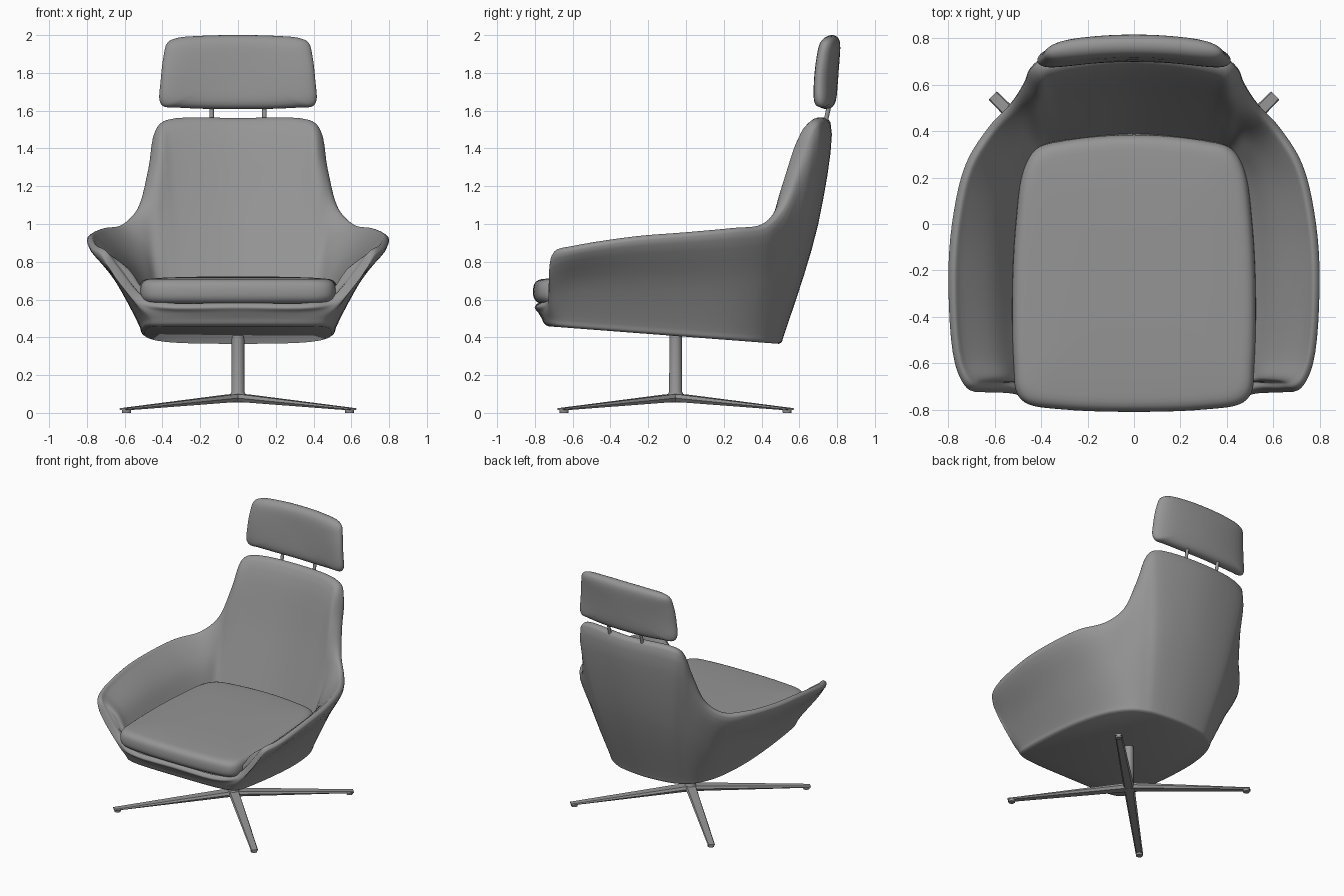
import bpy, bmesh, math
from mathutils import Vector

if "Cube" in bpy.data.objects:
    bpy.data.objects.remove(bpy.data.objects["Cube"])

grey = bpy.data.materials.new("mid_grey")
grey.diffuse_color = (.3, .3, .3, 1)
grey.use_nodes = True
grey.node_tree.nodes["Principled BSDF"].inputs["Base Color"].default_value = grey.diffuse_color


def spline(pts, n, closed):
    """Centripetal Catmull-Rom curve through the points, n steps per span."""
    p = [Vector(q) for q in pts]
    if closed:
        e = [p[-1]] + p + p[:2]
    else:
        e = [2 * p[0] - p[1]] + p + [2 * p[-1] - p[-2]]
    out = []
    for i in range(len(e) - 3):
        a, b, c, d = e[i:i + 4]
        t1 = (b - a).length ** 0.5 + 1e-6
        t2 = t1 + (c - b).length ** 0.5 + 1e-6
        t3 = t2 + (d - c).length ** 0.5 + 1e-6
        for k in range(n):
            t = t1 + (t2 - t1) * k / n
            a1 = a.lerp(b, t / t1)
            a2 = b.lerp(c, (t - t1) / (t2 - t1))
            a3 = c.lerp(d, (t - t2) / (t3 - t2))
            b1 = a1.lerp(a2, t / t2)
            b2 = a2.lerp(a3, (t - t1) / (t3 - t1))
            out.append(b1.lerp(b2, (t - t1) / (t2 - t1)))
    if not closed:
        out.append(p[-1])
    return out


def loft(name, rings, angle=50):
    """Skin closed rings of equal length and cap both ends."""
    bm = bmesh.new()
    vs = [[bm.verts.new(q) for q in r] for r in rings]
    n = len(vs[0])
    for r, s in zip(vs, vs[1:]):
        for i in range(n):
            j = (i + 1) % n
            bm.faces.new((r[i], r[j], s[j], s[i]))
    bm.faces.new(vs[0])
    bm.faces.new(vs[-1])
    bmesh.ops.recalc_face_normals(bm, faces=bm.faces)
    for f in bm.faces:
        f.smooth = True
    me = bpy.data.meshes.new(name)
    bm.to_mesh(me)
    bm.free()
    me.set_sharp_from_angle(angle=math.radians(angle))
    me.materials.append(grey)
    ob = bpy.data.objects.new(name, me)
    bpy.context.collection.objects.link(ob)
    return ob


def tube(name, sections, sides=24):
    """Round part from (x, y, z, radius) sections."""
    return loft(name, [[(x + r * math.cos(2 * math.pi * i / sides),
                         y + r * math.sin(2 * math.pi * i / sides), z)
                        for i in range(sides)] for x, y, z, r in sections])


def mirrored(half):
    """Close a half outline that starts and ends on the x = 0 plane."""
    return half + [Vector((-q[0], *q[1:])) for q in half[-2:0:-1]]


# Shell: four guide curves on the right half, front centre to back centre
bottom = [(0, -.755), (.36, -.745), (.45, -.72), (.475, -.695), (.49, -.66),
          (.50, -.60), (.515, -.30), (.505, 0), (.465, .22), (.42, .33),
          (.38, .39), (.34, .43), (.29, .46), (.23, .485), (0, .51)]
middle = [(0, -.785, .535), (.38, -.77, .535), (.50, -.735, .55), (.545, -.72, .58),
          (.58, -.705, .63), (.62, -.61, .68), (.645, -.30, .69), (.635, 0, .69),
          (.59, .25, .69), (.53, .39, .70), (.48, .47, .75), (.43, .55, .85),
          (.38, .60, .90), (.32, .65, .95), (0, .70, 1.0)]
rim = [(0, -.80, .56), (.40, -.785, .56), (.515, -.73, .59), (.655, -.722, .74),
       (.72, -.708, .83), (.77, -.61, .858), (.80, -.28, .91), (.785, 0, .932),
       (.725, .26, .955), (.625, .42, .975), (.535, .515, 1.07), (.475, .60, 1.29),
       (.44, .675, 1.485), (.39, .71, 1.527), (0, .765, 1.537)]
inner = [(0, -.74), (.38, -.73), (.46, -.69), (.485, -.67), (.50, -.65),
         (.505, -.58), (.52, -.30), (.51, 0), (.48, .18), (.45, .27),
         (.42, .32), (.38, .345), (.34, .355), (.27, .365), (0, .39)]

profiles = []
for b, m, r, i in zip(bottom, middle, rim, inner):
    b, m, r = Vector(b), Vector(m), Vector(r)
    thick = 0.055 + 0.02 * min(1, max(0, (r.z - 1) / 0.4))
    # The arms' front edges are thick across the slope, other rims horizontally
    slope = max(0, .91 - r.z) * 1.6 if r.z > .6 else 0
    inward = Vector((-r.x, -0.12 - r.y, slope)).normalized() * thick
    low = Vector((*i, min(0.64, r.z - 0.02)))
    # Arms flare outwards, so their inner face is slightly hollow
    flare = Vector((-.02, 0, .012)) if .8 < r.z < 1 else Vector()
    floor = 0.403 - 0.076 * b.y
    foot = b * .965
    profiles.append(spline([(*foot, 0.403 - 0.076 * foot.y), (*(b * .992), floor + .01),
                            (*(b * 1.012), floor + .04), m, r,
                            r + inward * 0.45 + Vector((0, 0, 0.024)), r + inward,
                            (r + inward).lerp(low, 0.5) + flare, low], 5, False))
rows = [spline(mirrored(list(row)), 5, True) for row in zip(*profiles)]
loft("shell", rows)

# Seat cushion: outline shrunk towards its middle at each height
outline = spline(mirrored([Vector(q) for q in (
    (0, -.81), (.30, -.80), (.46, -.775), (.505, -.73), (.52, -.60), (.525, -.30),
    (.51, 0), (.475, .24), (.42, .325), (.30, .36), (0, .385))]), 6, True)
levels = spline([(.90, .578), (.96, .585), (.993, .61), (1, .645), (.99, .68),
                 (.955, .702), (.85, .712), (.5, .72), (.1, .722)], 3, False)
loft("seat_cushion", [[(q.x * s, -.21 + (q.y + .21) * s, z) for q in outline]
                      for s, z in levels])

# Headrest: rounded pad bowed backwards in plan
pad = spline(mirrored([Vector(q) for q in (
    (0, .197), (.20, .193), (.33, .18), (.375, .155), (.395, .08), (.41, -.05),
    (.415, -.15), (.395, -.18), (.33, -.186), (.18, -.193), (0, -.194))]), 5, True)
steps = [.1, .3, .5, .65, .78, .87, .93, .965, .987, .997]
sides = [(s, -1) for s in steps] + [(1, 0)] + [(s, 1) for s in reversed(steps)]


def pad_point(q, s, d):
    x, z = q.x * s, q.y * s
    bow = .29 * x * x * (1 - .4 * (z / .2) ** 2)
    return (x, .758 - bow + .075 * z + d * .05 * math.sqrt(1 - s ** 8), 1.803 + z)


loft("headrest", [[pad_point(q, s, d) for q in pad] for s, d in sides])

# Headrest rods
for side, sx in (("left", -1), ("right", 1)):
    tube(f"headrest_rod_{side}", [(sx * .14, .73, 1.50, .012),
                                  (sx * .14, .765, 1.66, .012)], 12)

# Pedestal column with flared hub
HUB_Y = -.055
tube("column", [(0, HUB_Y, z, r) for z, r in (
    (.055, .04), (.085, .045), (.10, .04), (.112, .034), (.42, .033))])

# Four tapered legs with foot pads
for k in range(4):
    a = math.pi / 4 + k * math.pi / 2
    along = Vector((math.cos(a), math.sin(a), 0))
    across = Vector((-along.y, along.x, 0))
    base = Vector((0, HUB_Y, 0))
    rings = []
    for dist, w, z0, z1 in ((0, .04, .06, .10), (.05, .038, .057, .098),
                            (.84, .026, .014, .027), (.862, .025, .014, .026)):
        rings.append([base + along * dist + across * x + Vector((0, 0, z))
                      for x, z in ((-w * .7, z0), (w * .7, z0), (w, z0 + (z1 - z0) * .5),
                                   (w * .8, z1), (-w * .8, z1), (-w, z0 + (z1 - z0) * .5))])
    loft(f"leg_{k + 1}", rings, 30)
    foot = base + along * .835
    tube(f"foot_{k + 1}", [(foot.x, foot.y, 0, .023), (foot.x, foot.y, .02, .025)], 16)
